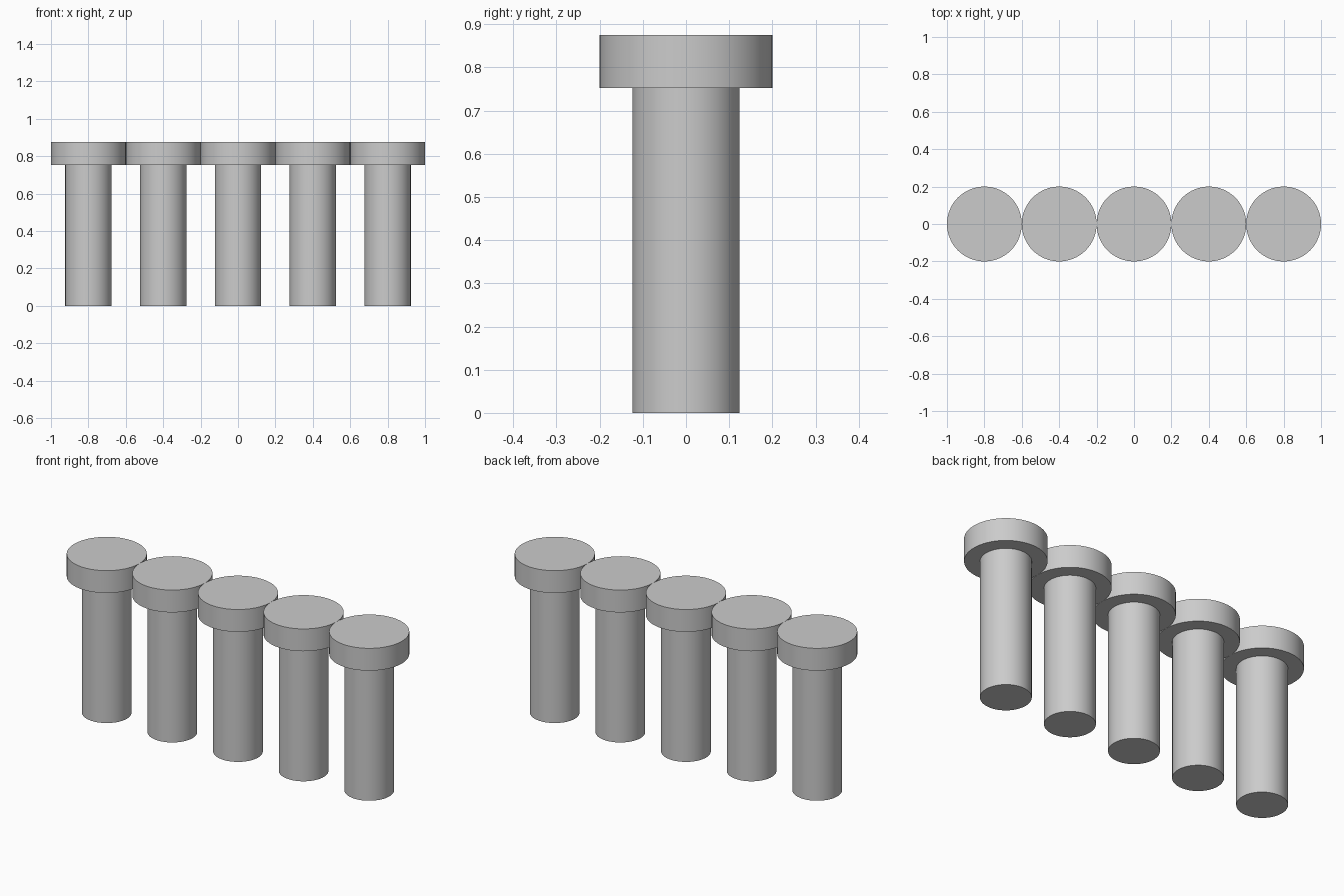
import bpy
import bmesh
import math
from mathutils import Matrix

cube = bpy.data.objects.get("Cube")
if cube:
    bpy.data.objects.remove(cube, do_unlink=True)

SEGMENTS = 64
COUNT = 5
SPACING = 0.4

# Plain grey for every pin
grey = bpy.data.materials.new("plain grey")
colour = (0.6, 0.6, 0.6, 1)
grey.use_nodes = True
grey.diffuse_color = colour
grey.node_tree.nodes["Principled BSDF"].inputs["Base Color"].default_value = colour

# Half outline of a pin: shaft foot, shaft top, head underside, head rim
PROFILE = [(0.124, 0), (0.124, 0.752), (0.2, 0.752), (0.2, 0.875)]


def make_pin(name, x):
    """Turn the outline around z, then close the foot and the head."""
    bm = bmesh.new()
    rings = []
    for radius, z in PROFILE:
        ring = bmesh.ops.create_circle(
            bm, segments=SEGMENTS, radius=radius,
            matrix=Matrix.Translation((0, 0, z)))["verts"]
        rings.append(ring)
    for low, high in zip(rings, rings[1:]):
        for i in range(SEGMENTS):
            j = (i + 1) % SEGMENTS
            bm.faces.new((low[i], low[j], high[j], high[i]))
    bm.faces.new(rings[0])
    bm.faces.new(rings[-1])
    bmesh.ops.recalc_face_normals(bm, faces=bm.faces)

    mesh = bpy.data.meshes.new(name)
    bm.to_mesh(mesh)
    bm.free()
    mesh.materials.append(grey)
    pin = bpy.data.objects.new(name, mesh)
    pin.location.x = x
    bpy.context.collection.objects.link(pin)
    return pin


# Row of identical pins, heads touching
bpy.ops.object.select_all(action="DESELECT")
for n in range(COUNT):
    pin = make_pin(f"flat_head_pin_{n + 1}", (n - (COUNT - 1) / 2) * SPACING)
    pin.select_set(True)
    bpy.context.view_layer.objects.active = pin
bpy.ops.object.shade_smooth_by_angle(angle=math.radians(30))
